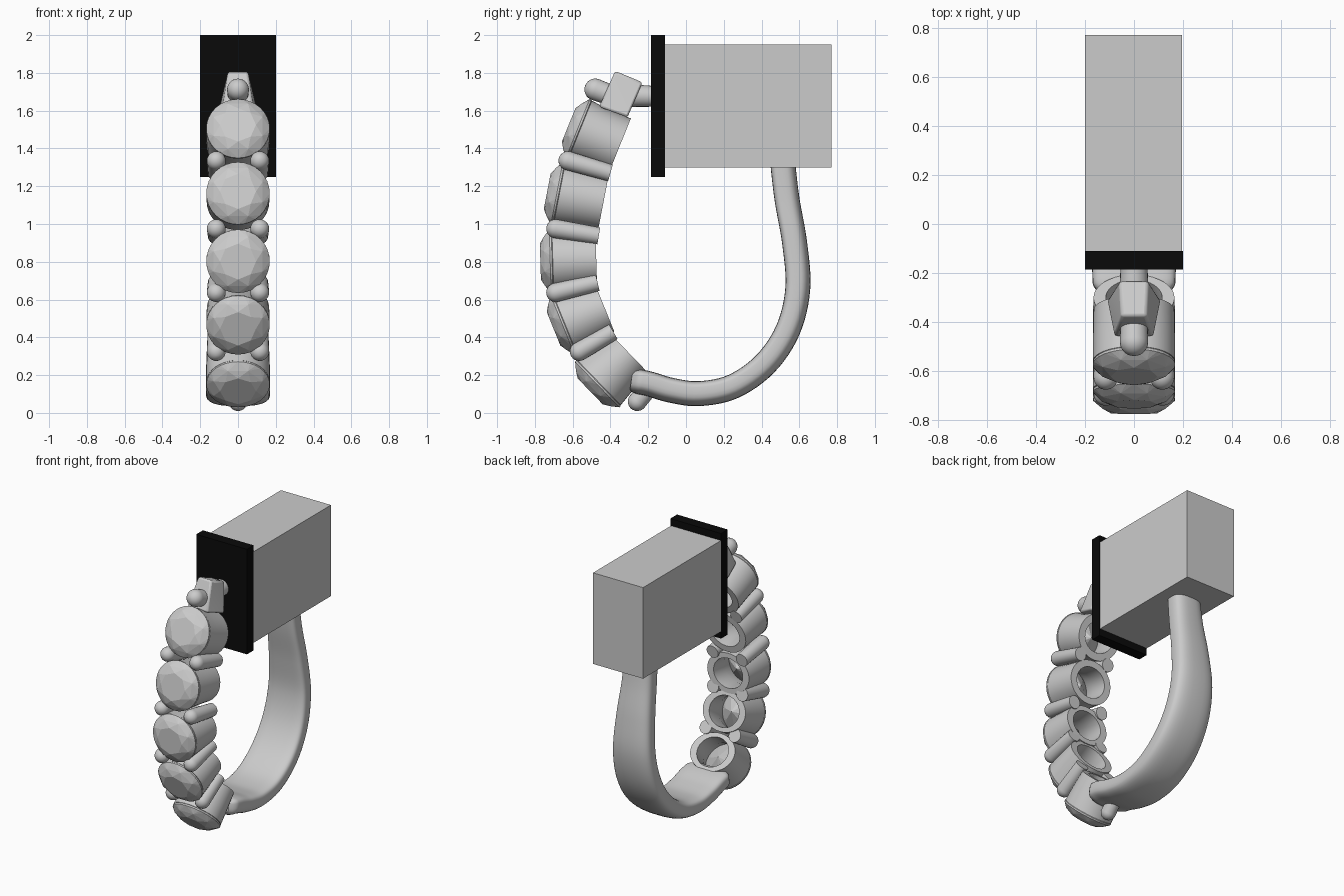
import bpy, bmesh, math
from mathutils import Vector, Matrix

if "Cube" in bpy.data.objects:
    bpy.data.objects.remove(bpy.data.objects["Cube"])


def finish(bm, name, smooth=True):
    bmesh.ops.recalc_face_normals(bm, faces=bm.faces)
    me = bpy.data.meshes.new(name)
    bm.to_mesh(me)
    bm.free()
    if smooth:
        me.shade_smooth()
        me.set_sharp_from_angle(angle=math.radians(35))
    ob = bpy.data.objects.new(name, me)
    bpy.context.collection.objects.link(ob)
    return ob


def frame(origin, tip):
    """Matrix at origin with local z pointing to tip and local x along world x."""
    n = (tip - origin).normalized()
    x = Vector((1, 0, 0))
    y = n.cross(x)
    return Matrix.Translation(origin) @ Matrix((x, y, n)).transposed().to_4x4()


def skin(bm, rings, closed=False):
    loops = [[bm.verts.new(p) for p in r] for r in rings]
    n = len(loops[0])
    pairs = list(zip(loops, loops[1:]))
    if closed:
        pairs.append((loops[-1], loops[0]))
    for a, b in pairs:
        for i in range(n):
            j = (i + 1) % n
            bm.faces.new((a[i], a[j], b[j], b[i]))
    if not closed:
        bm.faces.new(loops[0])
        bm.faces.new(loops[-1])


def lathe(name, profile, mat, closed=False, seg=40):
    """Profile rows: radius across x, radius along the hoop, height."""
    bm = bmesh.new()
    angs = [2 * math.pi * i / seg for i in range(seg)]
    skin(bm, [[mat @ Vector((rx * math.cos(a), ry * math.sin(a), h)) for a in angs]
              for rx, ry, h in profile], closed)
    return finish(bm, name)


def hull(name, pts, smooth=False):
    bm = bmesh.new()
    for p in pts:
        bm.verts.new(p)
    bmesh.ops.convex_hull(bm, input=bm.verts)
    bmesh.ops.dissolve_limit(bm, angle_limit=0.02, verts=bm.verts, edges=bm.edges)
    return finish(bm, name, smooth)


def box(name, lo, hi):
    return hull(name, [(x, y, z) for x in (lo[0], hi[0])
                       for y in (lo[1], hi[1]) for z in (lo[2], hi[2])])


def circle(r, n, h, off=0.0):
    return [Vector((r * math.cos(2 * math.pi * (i + off) / n),
                    r * math.sin(2 * math.pi * (i + off) / n), h)) for i in range(n)]


def prong(name, x, inner, tip, r):
    """Round bar with a domed end at tip (inner and tip are y, z)."""
    a, b = Vector((x, *inner)), Vector((x, *tip))
    L = (b - a).length
    prof = [(r * 0.9, r * 0.9, 0)]
    prof += [(r * math.cos(t), r * math.cos(t), L + r * math.sin(t))
             for t in [math.radians(d) for d in (0, 15, 30, 45, 60, 75, 87)]]
    lathe(name, prof, frame(a, b), seg=24)


# clasp block and black backing plate
box("clasp_block", (-0.2, -0.12, 1.30), (0.195, 0.77, 1.95))
plate = box("backing_plate", (-0.2, -0.185, 1.25), (0.2, -0.11, 2.0))
black = bpy.data.materials.new("black")
black.diffuse_color = (0.003, 0.003, 0.003, 1)
black.use_nodes = True
black.node_tree.nodes["Principled BSDF"].inputs["Base Color"].default_value = black.diffuse_color
plate.data.materials.append(black)

# five stones in open collets: inner centre, outer centre (y, z), inner hoop radius
stones = [((-0.35, 1.415), (-0.56, 1.50), 0.155),
          ((-0.437, 1.115), (-0.67, 1.16), 0.15),
          ((-0.475, 0.81), (-0.705, 0.803), 0.14),
          ((-0.43, 0.555), (-0.64, 0.47), 0.135),
          ((-0.30, 0.315), (-0.46, 0.16), 0.135)]
for k, (a, b, ri) in enumerate(stones, 1):
    a, b = Vector((0, *a)), Vector((0, *b))
    L = (b - a).length
    lathe(f"collet_{k}", [(0.165, ri, 0), (0.168, 0.155, L * 0.6), (0.168, 0.165, L),
                          (0.15, 0.147, L), (0.115, 0.108, L * 0.5), (0.115, 0.105, 0)],
          frame(a, b), closed=True)
    m = frame(b, b + (b - a))
    pts = (circle(0.095, 8, 0.066) + circle(0.14, 8, 0.045, 0.5) + circle(0.168, 32, 0.014)
           + circle(0.168, 32, 0.004) + circle(0.09, 8, -0.07) + [Vector((0, 0, -0.14))])
    hull(f"stone_{k}", [m @ p for p in pts])

# paired prongs between the stones
pairs = [((-0.40, 1.27), (-0.625, 1.335)), ((-0.462, 0.937), (-0.69, 0.975)),
         ((-0.468, 0.69), (-0.69, 0.637)), ((-0.385, 0.43), (-0.565, 0.325))]
for k, (a, b) in enumerate(pairs, 1):
    for side, x in (("left", -0.115), ("right", 0.115)):
        prong(f"prong_{side}_{k}", x, a, b, 0.05)

# single prongs at both ends and the hinge pin
prong("top_prong", 0, (-0.33, 1.655), (-0.48, 1.712), 0.058)
prong("bottom_prong", 0, (-0.17, 0.16), (-0.258, 0.06), 0.05)
prong("hinge_pin", 0, (-0.15, 1.675), (-0.30, 1.68), 0.06)

# tapered hinge block
prof = [(-0.375, 1.81, 0.052), (-0.23, 1.75, 0.058), (-0.31, 1.565, 0.11), (-0.46, 1.62, 0.08)]
hinge = hull("hinge_block", [(s * w, y, z) for y, z, w in prof for s in (-1, 1)], True)
bev = hinge.modifiers.new("bevel", "BEVEL")
bev.width = 0.012
bev.segments = 2

# swept back shank: y, z, half width
path = [(-0.29, 0.17, 0.165), (-0.20, 0.155, 0.17), (-0.08, 0.12, 0.17), (0.07, 0.102, 0.17),
        (0.25, 0.14, 0.17), (0.42, 0.26, 0.168), (0.54, 0.44, 0.16), (0.592, 0.66, 0.148),
        (0.575, 0.90, 0.132), (0.535, 1.13, 0.116), (0.51, 1.34, 0.108)]
P = [Vector(p) for p in path]
P = [2 * P[0] - P[1]] + P + [2 * P[-1] - P[-2]]
samples = []
for i in range(1, len(P) - 2):
    p0, p1, p2, p3 = P[i - 1:i + 3]
    for s in range(6):
        t = s / 6
        samples.append(0.5 * (2 * p1 + (p2 - p0) * t + (2 * p0 - 5 * p1 + 4 * p2 - p3) * t * t
                              + (3 * p1 - p0 - 3 * p2 + p3) * t ** 3))
samples.append(P[-2])
rings = []
for i, c in enumerate(samples):
    d = samples[min(i + 1, len(samples) - 1)] - samples[max(i - 1, 0)]
    n = Vector((0, -d.y, d.x)).normalized()      # points to the inside of the hoop
    shrink = (0.78, 0.9, 0.96)[i] if i < 3 else 1.0
    ring = []
    for k in range(32):
        a = 2 * math.pi * k / 32
        ca, sa = math.cos(a), math.sin(a)
        e = 0.4 if sa > 0 else 0.75              # flatter inside, rounder outside
        u = math.copysign(abs(ca) ** e, ca) * c.z * shrink
        v = math.copysign(abs(sa) ** e, sa) * 0.066 * shrink
        ring.append(Vector((u, c.x, c.y)) + n * v)
    rings.append(ring)
bm = bmesh.new()
skin(bm, rings)
finish(bm, "back_shank")
